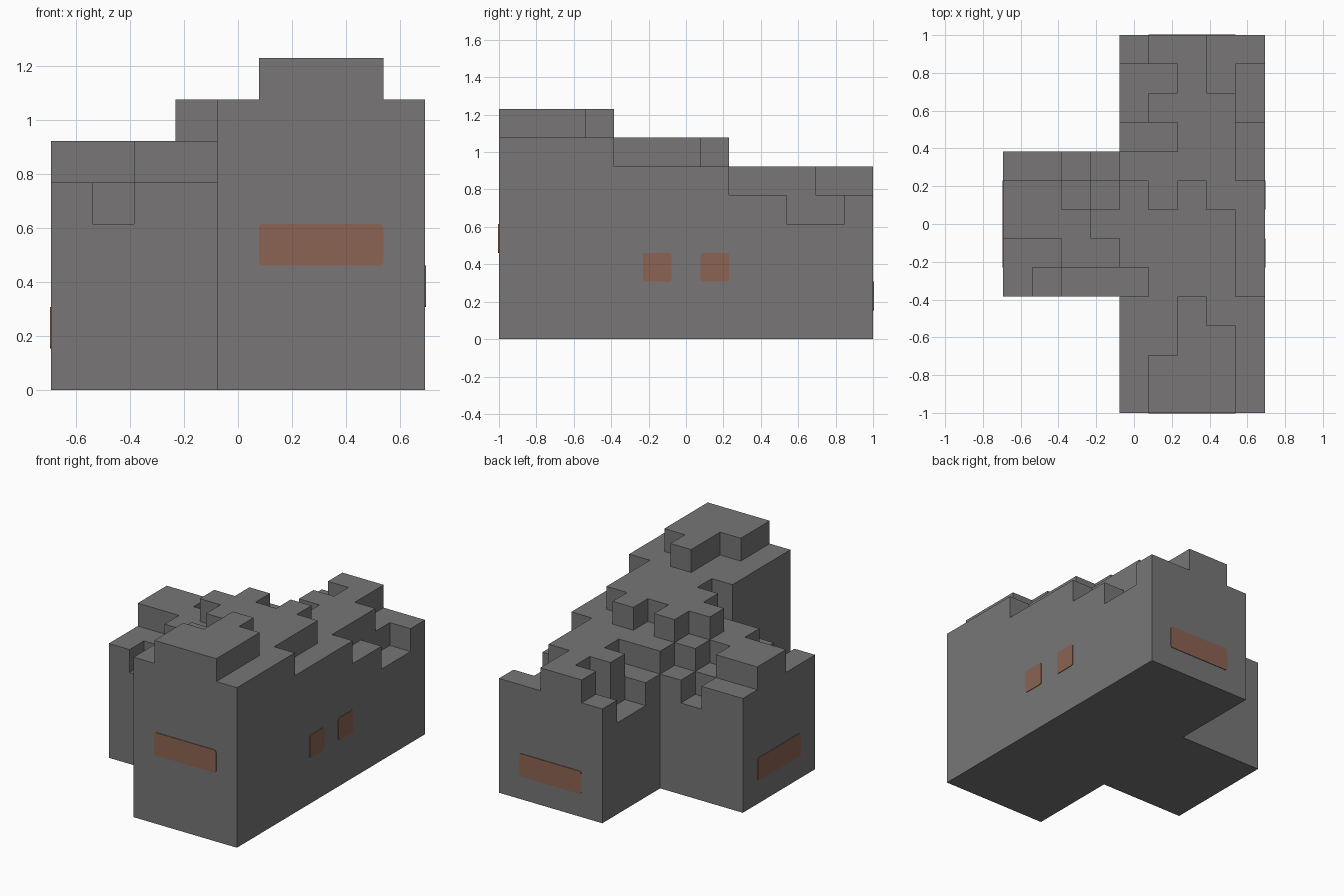
import bpy, bmesh, math
from mathutils import Vector

if "Cube" in bpy.data.objects:
    bpy.data.objects.remove(bpy.data.objects["Cube"], do_unlink=True)

UNIT = 2 / 13               # edge of one cell
WIDE, DEEP = 9, 13          # footprint in cells


def material(name, colour):
    mat = bpy.data.materials.new(name)
    mat.use_nodes = True
    mat.diffuse_color = (*colour, 1)
    mat.node_tree.nodes["Principled BSDF"].inputs["Base Color"].default_value = (*colour, 1)
    return mat


STONE = material("stone grey", (0.188, 0.183, 0.183))
RUST = material("rust brown", (0.26, 0.125, 0.085))


def place(x, y, z):
    return Vector((x - WIDE / 2, y - DEEP / 2, z)) * UNIT


def finish(bm, name, mat):
    mesh = bpy.data.meshes.new(name)
    bm.to_mesh(mesh)
    bm.free()
    mesh.materials.append(mat)
    obj = bpy.data.objects.new(name, mesh)
    bpy.context.collection.objects.link(obj)
    return obj


# Terraces as (x start, x end, y start, y end, height); later ones override
main_hall = [(4, 9, 0, 4, 7), (4, 8, 4, 7, 7), (4, 8, 7, 13, 6), (8, 9, 4, 8, 6),
             (4, 5, 7, 8, 7), (6, 7, 7, 8, 7), (4, 5, 4, 5, 5)]
front_top = [(5, 8, 0, 2, 8), (6, 8, 2, 3, 8), (6, 7, 3, 4, 8)]
back_notches = [(8, 9, 8, 10, 5), (8, 9, 10, 12, 4), (7, 9, 12, 13, 5), (7, 8, 11, 12, 5),
                (4, 6, 9, 10, 5), (4, 5, 10, 12, 4), (5, 6, 11, 12, 4), (4, 5, 12, 13, 5)]
side_wing = [(0, 4, 4, 9, 5), (0, 2, 6, 8, 6), (2, 4, 5, 7, 6), (3, 4, 6, 7, 7),
             (3, 4, 7, 8, 6), (1, 2, 4, 5, 4), (2, 3, 8, 9, 4)]

height = {}
for x0, x1, y0, y1, h in main_hall + front_top + back_notches + side_wing:
    for x in range(x0, x1):
        for y in range(y0, y1):
            height[x, y] = h


# Ruined stone shell: tops, floor and exposed walls of every column of cells
def build_walls():
    bm = bmesh.new()

    def quad(*corners):
        bm.faces.new([bm.verts.new(place(*c)) for c in corners])

    for (x, y), h in height.items():
        ring = [(x, y), (x + 1, y), (x + 1, y + 1), (x, y + 1)]
        quad(*[(*p, h) for p in ring])
        quad(*[(*p, 0) for p in reversed(ring)])
        sides = [(0, -1), (1, 0), (0, 1), (-1, 0)]
        for k, (dx, dy) in enumerate(sides):
            a, b = ring[k], ring[(k + 1) % 4]
            for z in range(height.get((x + dx, y + dy), 0), h):
                quad((*a, z), (*b, z), (*b, z + 1), (*a, z + 1))
    bmesh.ops.remove_doubles(bm, verts=bm.verts, dist=UNIT / 100)
    bmesh.ops.dissolve_limit(bm, angle_limit=math.radians(1), verts=bm.verts, edges=bm.edges)
    return finish(bm, "stepped_walls", STONE)


# Thin plate with softened corners, lying just proud of a wall
def wall_panel(name, corner, along, length):
    along = Vector(along)
    up = Vector((0, 0, 1))
    out = along.cross(up)
    radius = 0.1
    bm = bmesh.new()
    verts = []
    centres = [(length - radius, 1 - radius), (radius, 1 - radius),
               (radius, radius), (length - radius, radius)]
    for k, (u, v) in enumerate(centres):
        for step in range(4):
            angle = math.pi / 2 * (k + step / 3)
            point = along * (u + radius * math.cos(angle)) + up * (v + radius * math.sin(angle))
            verts.append(bm.verts.new(place(*corner) + point * UNIT))
    face = bm.faces.new(verts)
    raised = bmesh.ops.extrude_face_region(bm, geom=[face])["geom"]
    moved = [g for g in raised if isinstance(g, bmesh.types.BMVert)]
    bmesh.ops.translate(bm, verts=moved, vec=out * 0.004)
    bmesh.ops.recalc_face_normals(bm, faces=bm.faces)
    return finish(bm, name, RUST)


build_walls()
wall_panel("front_panel", (5, 0, 3), (1, 0, 0), 3)
wall_panel("back_panel", (8, DEEP, 1), (-1, 0, 0), 3)
wall_panel("wing_panel", (0, 8, 1), (0, -1, 0), 3)
for name, y in (("side_panel_front", 5), ("side_panel_back", 7)):
    wall_panel(name, (WIDE, y, 2), (0, 1, 0), 1)
